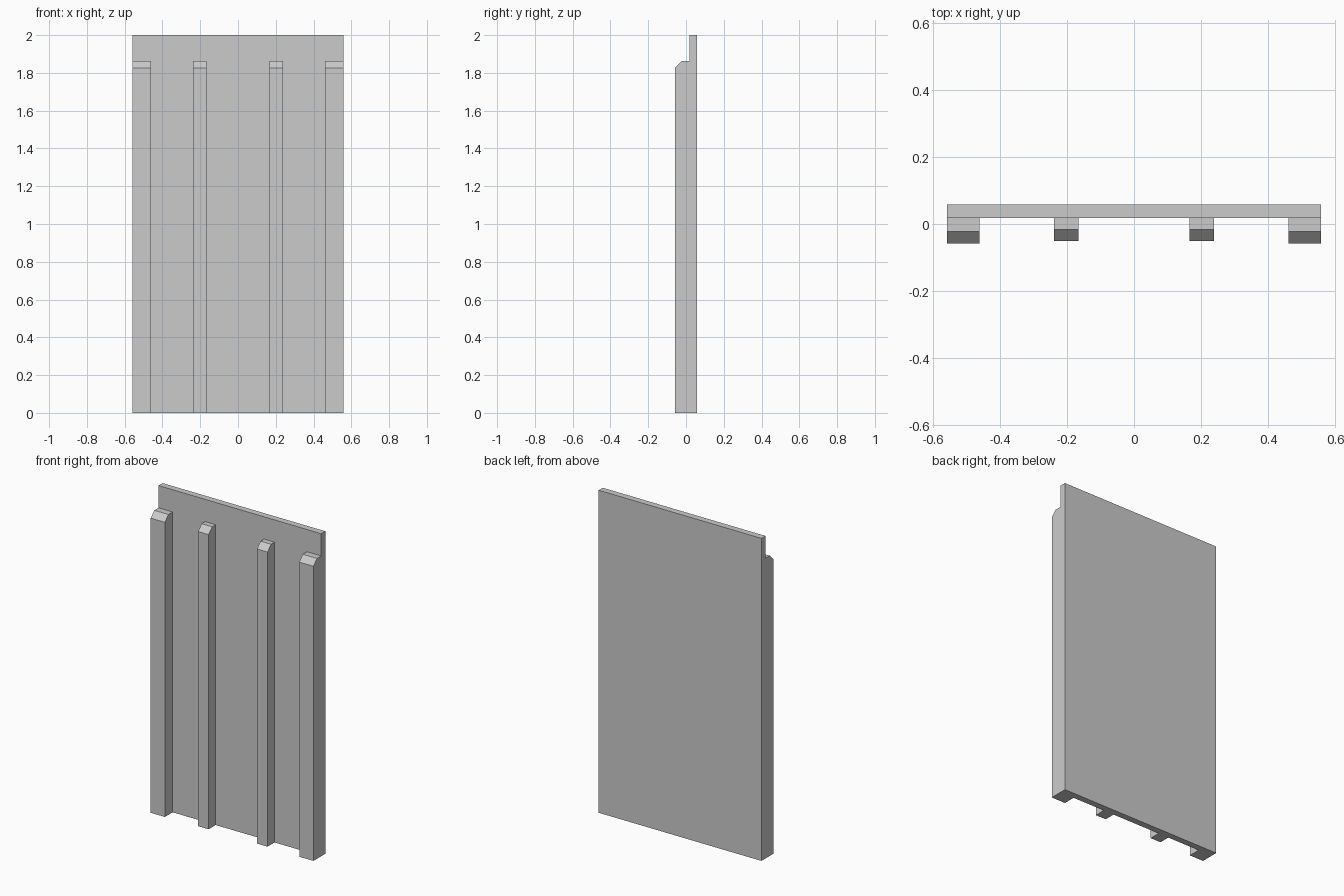
import bpy
import bmesh

if "Cube" in bpy.data.objects:
    bpy.data.objects.remove(bpy.data.objects["Cube"])

HALF_W = 0.558      # half width of the panel
PANEL_FRONT = 0.018
PANEL_BACK = 0.058
STRIP_TOP = 1.862
BEVEL = 0.035       # chamfer on the strip tops


def extrude_profile(name, profile, x0, x1):
    """Extrude a closed (y, z) profile along x into a solid."""
    bm = bmesh.new()
    face = bm.faces.new([bm.verts.new((x0, y, z)) for y, z in profile])
    ret = bmesh.ops.extrude_face_region(bm, geom=[face])
    moved = [v for v in ret["geom"] if isinstance(v, bmesh.types.BMVert)]
    bmesh.ops.translate(bm, verts=moved, vec=(x1 - x0, 0, 0))
    bmesh.ops.recalc_face_normals(bm, faces=bm.faces)
    mesh = bpy.data.meshes.new(name)
    bm.to_mesh(mesh)
    bm.free()
    obj = bpy.data.objects.new(name, mesh)
    bpy.context.collection.objects.link(obj)
    return obj


def strip_pair(name, x0, x1, front):
    """Vertical batten with a chamfered top, mirrored across x = 0."""
    profile = [(PANEL_FRONT, 0), (front, 0), (front, STRIP_TOP - BEVEL),
               (front + BEVEL, STRIP_TOP), (PANEL_FRONT, STRIP_TOP)]
    obj = extrude_profile(name, profile, x0, x1)
    obj.modifiers.new("Mirror", "MIRROR").use_axis[0] = True


# Flat back panel
extrude_profile("back_panel", [(PANEL_FRONT, 0), (PANEL_FRONT, 2),
                               (PANEL_BACK, 2), (PANEL_BACK, 0)], -HALF_W, HALF_W)

# Wide edge strips and narrower, shallower inner strips
strip_pair("edge_strips", 0.461, HALF_W, -0.058)
strip_pair("inner_strips", 0.166, 0.238, -0.051)
